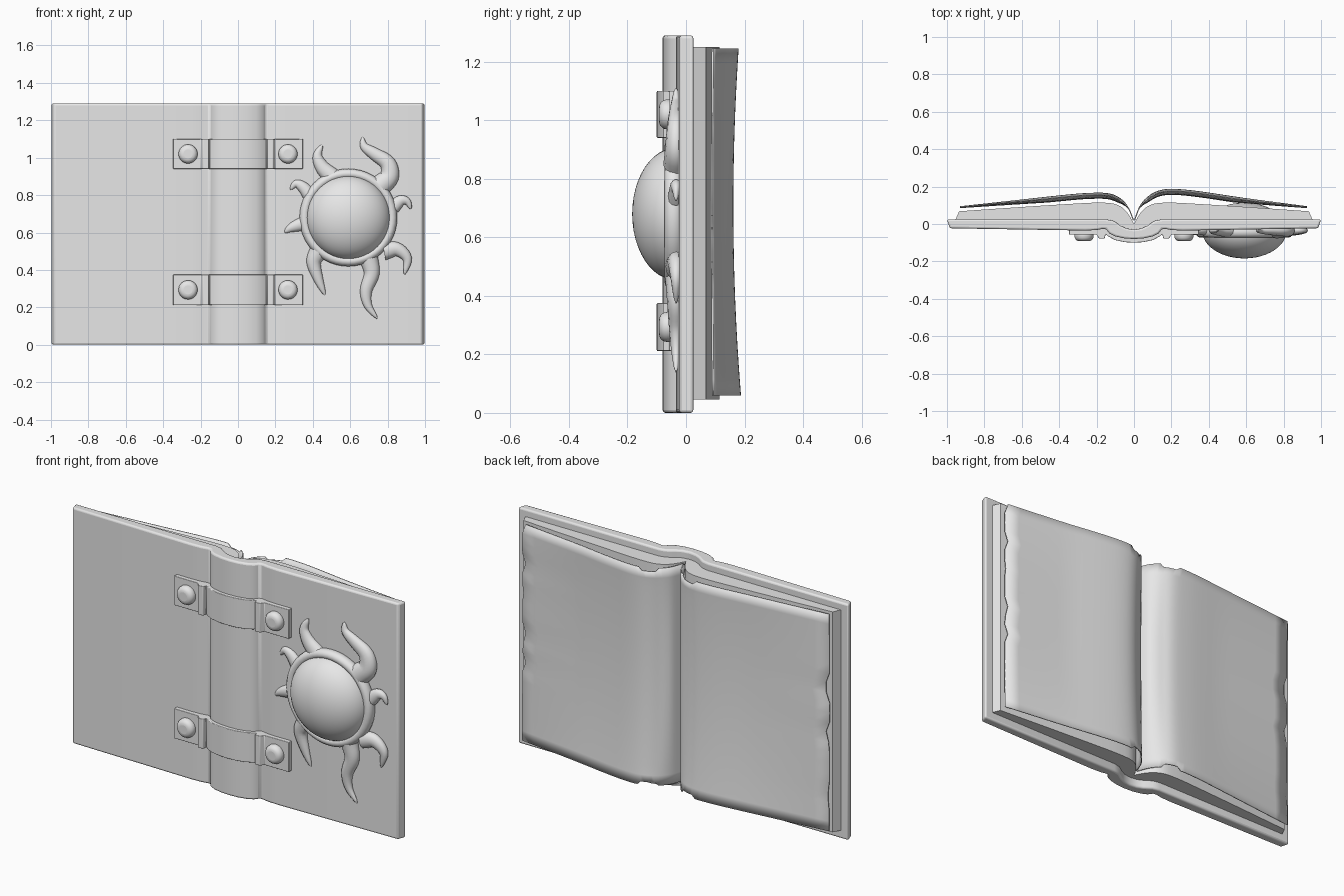
import bpy, bmesh, math, random
from mathutils import Vector, Matrix

if "Cube" in bpy.data.objects:
    bpy.data.objects.remove(bpy.data.objects["Cube"])

random.seed(4)
grey = bpy.data.materials.new("plain_grey")
grey.diffuse_color = (0.8, 0.8, 0.8, 1)
grey.use_nodes = True
grey.node_tree.nodes["Principled BSDF"].inputs["Base Color"].default_value = grey.diffuse_color


def finish(ob, angle=35):
    ob.data.materials.append(grey)
    bpy.ops.object.select_all(action='DESELECT')
    bpy.context.view_layer.objects.active = ob
    ob.select_set(True)
    bpy.ops.object.shade_smooth_by_angle(angle=math.radians(angle))
    return ob


def add_mesh(name, bm):
    bmesh.ops.recalc_face_normals(bm, faces=bm.faces)
    me = bpy.data.meshes.new(name)
    bm.to_mesh(me)
    bm.free()
    ob = bpy.data.objects.new(name, me)
    bpy.context.collection.objects.link(ob)
    return ob


def smooth_path(pts, n=4):
    """Catmull-Rom curve through the points."""
    p = [Vector(q) for q in pts]
    p = [2 * p[0] - p[1]] + p + [2 * p[-1] - p[-2]]
    out = []
    for i in range(1, len(p) - 2):
        a, b, c, d = p[i - 1:i + 3]
        for k in range(n):
            t = k / n
            out.append(0.5 * (2 * b + (c - a) * t + (2 * a - 5 * b + 4 * c - d) * t * t
                              + (3 * b - a - 3 * c + d) * t ** 3))
    return out + [p[-2]]


def mirrored_slab(name, front, back, z0, z1, bevel):
    """Extrude a left-right symmetric outline; both paths start on the centre line."""
    half = list(front) + list(reversed(back))
    outline = half + [(-x, y) for x, y in reversed(half) if x > 1e-6]
    bm = bmesh.new()
    face = bm.faces.new([bm.verts.new((x, y, z0)) for x, y in outline])
    top = bmesh.ops.extrude_face_region(bm, geom=[face])
    bmesh.ops.translate(bm, vec=(0, 0, z1 - z0),
                        verts=[v for v in top['geom'] if isinstance(v, bmesh.types.BMVert)])
    ob = add_mesh(name, bm)
    if bevel:
        m = ob.modifiers.new("rounded_edges", 'BEVEL')
        m.width, m.segments = bevel, 3
        m.limit_method, m.angle_limit = 'ANGLE', math.radians(50)
    return finish(ob)


# Cover with rounded spine and hinge grooves
gutter = [(0, -0.03), (0.04, -0.024), (0.07, -0.01), (0.11, 0.017), (0.15, 0.025)]
mirrored_slab("cover",
              [(0, -0.08), (0.05, -0.077), (0.1, -0.066), (0.132, -0.05), (0.15, -0.026),
               (0.168, -0.026), (0.2, -0.032), (0.26, -0.035), (0.985, -0.023)],
              gutter + [(1.0, 0.025)], 0, 1.29, 0.01)

# Page block
page_top = smooth_path([(0, 0.0), (0.025, 0.045), (0.06, 0.085), (0.11, 0.109), (0.18, 0.114),
                        (0.28, 0.111), (0.6, 0.091), (0.935, 0.068)], 3)
mirrored_slab("page_block", gutter + [(0.955, 0.022)],
              [(p.x, p.y) for p in page_top], 0.045, 1.25, 0)


# Loose lifted sheets with worn edges
def loose_sheet(name, side, path):
    cols, rows = smooth_path(path, 4), 22
    bm = bmesh.new()
    grid = []
    for r in range(rows + 1):
        t = r / rows
        sag = 0.022 * (1 - (2 * t - 1) ** 2) + 0.008 * t
        wear = random.choice((0, 0, 0, 0.006, 0.02))
        line = []
        for c, p in enumerate(cols):
            u = c / (len(cols) - 1)
            x = p.x - wear * max(0, (u - 0.8) / 0.2)
            y = p.y - sag * max(0, min(1, (p.y - 0.085) / 0.06))
            z = 0.06 + 1.185 * t
            if r in (0, rows) and 0.3 < u < 0.5:
                z += 0.018 if r == 0 else -0.018
            line.append(bm.verts.new((side * x, y, z)))
        grid.append(line)
    for a, b in zip(grid, grid[1:]):
        for i in range(len(cols) - 1):
            bm.faces.new((a[i], a[i + 1], b[i + 1], b[i]))
    ob = add_mesh(name, bm)
    m = ob.modifiers.new("paper_thickness", 'SOLIDIFY')
    m.thickness, m.offset = 0.006, 0
    finish(ob)


loose_sheet("left_sheet", -1, [(0.003, 0.02), (0.03, 0.085), (0.07, 0.132), (0.13, 0.16),
                               (0.22, 0.164), (0.35, 0.155), (0.6, 0.128), (0.93, 0.092)])
loose_sheet("right_sheet", 1, [(0.003, 0.02), (0.03, 0.09), (0.07, 0.14), (0.13, 0.175),
                               (0.21, 0.185), (0.35, 0.172), (0.6, 0.135), (0.925, 0.092)])

# Straps over the spine, each with two rivets
for level, z0, z1 in (("lower", 0.212, 0.375), ("upper", 0.94, 1.1)):
    mirrored_slab(level + "_strap",
                  [(0, -0.1), (0.05, -0.097), (0.1, -0.086), (0.135, -0.068), (0.152, -0.055),
                   (0.157, -0.078), (0.187, -0.078), (0.2, -0.057), (0.347, -0.057)],
                  [(0, -0.07), (0.09, -0.06), (0.13, -0.043), (0.15, -0.02), (0.347, -0.025)],
                  z0, z1, 0.003)
    for side, word in ((-1, "left"), (1, "right")):
        bpy.ops.mesh.primitive_cylinder_add(vertices=32, radius=0.051, depth=0.062,
                                            location=(side * 0.267, -0.061, (z0 + z1) / 2),
                                            rotation=(math.pi / 2, 0, 0))
        rivet = bpy.context.object
        rivet.name = f"{level}_{word}_rivet"
        m = rivet.modifiers.new("domed_edge", 'BEVEL')
        m.width, m.segments = 0.027, 5
        m.limit_method = 'ANGLE'
        finish(rivet, 50)

# Sun emblem: dome and rim
CX, CZ = 0.59, 0.68
bpy.ops.mesh.primitive_uv_sphere_add(segments=48, ring_count=24, radius=1,
                                     location=(CX, -0.035, CZ), rotation=(math.pi / 2, 0, 0))
dome = bpy.context.object
dome.name = "sun_dome"
dome.scale = (0.226, 0.226, 0.149)
finish(dome)
bpy.ops.mesh.primitive_torus_add(major_segments=48, minor_segments=12, major_radius=0.234,
                                 minor_radius=0.027, location=(CX, -0.042, CZ),
                                 rotation=(math.pi / 2, 0, 0))
rim = bpy.context.object
rim.name = "sun_rim"
rim.scale = (1, 1, 1.15)
finish(rim)

# Wavy rays: base radius, then centre line (x, z) from rim to tip
rays = [
    (0.055, [(0.76, 0.85), (0.81, 0.90), (0.80, 0.97), (0.73, 1.02), (0.675, 1.06), (0.665, 1.11)]),
    (0.045, [(0.50, 0.90), (0.45, 0.95), (0.425, 1.01), (0.45, 1.07)]),
    (0.036, [(0.39, 0.79), (0.35, 0.84), (0.31, 0.86), (0.28, 0.83)]),
    (0.036, [(0.36, 0.65), (0.31, 0.635), (0.275, 0.62), (0.25, 0.60)]),
    (0.046, [(0.43, 0.50), (0.405, 0.44), (0.43, 0.35), (0.465, 0.265)]),
    (0.046, [(0.70, 0.46), (0.715, 0.38), (0.685, 0.29), (0.695, 0.21), (0.745, 0.14)]),
    (0.045, [(0.78, 0.50), (0.85, 0.51), (0.905, 0.46), (0.89, 0.375)]),
    (0.034, [(0.83, 0.735), (0.87, 0.77), (0.905, 0.765), (0.925, 0.725)]),
]
for n, (radius, pts) in enumerate(rays):
    path = smooth_path(pts, 5)
    bm = bmesh.new()
    rings = []
    for i, p in enumerate(path):
        t = i / (len(path) - 1)
        d = (path[min(i + 1, len(path) - 1)] - path[max(i - 1, 0)]).normalized()
        r = radius * (1 - t) ** 0.65 + 0.003
        rings.append([bm.verts.new((p.x - d.y * r * math.cos(a), -0.034 - 0.75 * r * math.sin(a),
                                    p.y + d.x * r * math.cos(a)))
                      for a in (k * math.tau / 12 for k in range(12))])
    for a, b in zip(rings, rings[1:]):
        for k in range(12):
            bm.faces.new((a[k], a[(k + 1) % 12], b[(k + 1) % 12], b[k]))
    bm.faces.new(rings[0])
    bm.faces.new(rings[-1])
    # Keep ray backs buried inside the cover board
    for v in bm.verts:
        v.co.y = min(v.co.y, -0.01)
    finish(add_mesh(f"sun_ray_{n + 1}", bm), 60)
